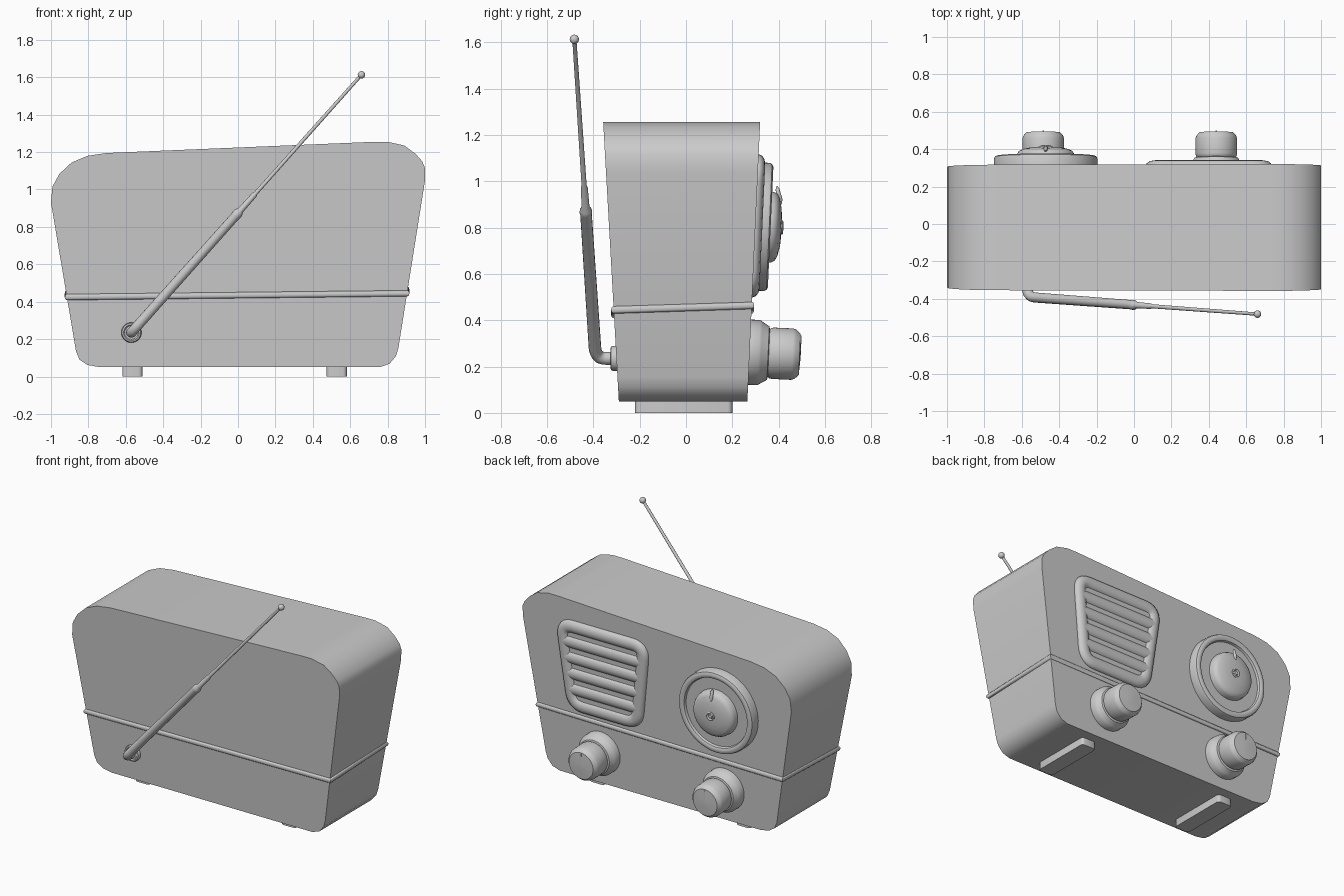
import bpy, bmesh, math
from mathutils import Matrix, Vector

if "Cube" in bpy.data.objects:
    bpy.data.objects.remove(bpy.data.objects["Cube"])


def y_face(z):                      # sloped control face (+y)
    return 0.265 + 0.0457 * (z - 0.05)


def y_rear(z):                      # sloped plain face (-y)
    return -0.29 - 0.056 * (z - 0.05)


def on_face(x, z):                  # local Z points out of the control face, local Y up
    up = Vector((0, 0.0457, 1)).normalized()
    m = Matrix((Vector((-1, 0, 0)), up, Vector((-1, 0, 0)).cross(up))).transposed().to_4x4()
    return Matrix.Translation((x, y_face(z), z)) @ m


def finish(ob, angle=35):
    bpy.ops.object.select_all(action='DESELECT')
    ob.select_set(True)
    bpy.context.view_layer.objects.active = ob
    if ob.type == 'CURVE':
        bpy.ops.object.convert(target='MESH')
        ob = bpy.context.view_layer.objects.active
    bpy.ops.object.shade_smooth_by_angle(angle=math.radians(angle))
    return ob


def from_bm(name, bm, matrix=Matrix(), angle=35):
    bmesh.ops.recalc_face_normals(bm, faces=bm.faces)
    me = bpy.data.meshes.new(name)
    bm.to_mesh(me)
    bm.free()
    ob = bpy.data.objects.new(name, me)
    bpy.context.collection.objects.link(ob)
    ob.matrix_world = matrix
    return finish(ob, angle)


def lathe(name, profile, matrix, steps=48):
    bm = bmesh.new()
    vs = [bm.verts.new((r, 0, h)) for r, h in profile]
    es = [bm.edges.new(p) for p in zip(vs, vs[1:])]
    bmesh.ops.spin(bm, geom=vs + es, cent=(0, 0, 0), axis=(0, 0, 1),
                   angle=math.tau, steps=steps)
    bmesh.ops.remove_doubles(bm, verts=bm.verts, dist=1e-5)
    return from_bm(name, bm, matrix)


def tubes(name, paths, depth, matrix=Matrix(), res=4):
    """paths: list of (points, radii or None, closed)"""
    cu = bpy.data.curves.new(name, 'CURVE')
    cu.dimensions = '3D'
    cu.bevel_depth, cu.bevel_resolution, cu.use_fill_caps = depth, res, True
    for pts, radii, closed in paths:
        sp = cu.splines.new('POLY')
        sp.points.add(len(pts) - 1)
        for i, p in enumerate(pts):
            sp.points[i].co = (*p, 1)
            sp.points[i].radius = radii[i] if radii else 1
        sp.use_cyclic_u = closed
    ob = bpy.data.objects.new(name, cu)
    bpy.context.collection.objects.link(ob)
    ob.matrix_world = matrix
    return finish(ob)


def bend(a, b, c, n=6):             # quadratic corner from a to c around b
    a, b, c = Vector(a), Vector(b), Vector(c)
    return [a.lerp(b, i / n).lerp(b.lerp(c, i / n), i / n) for i in range(n + 1)]


def rounded(corners, r):
    cs, out = [Vector(c) for c in corners], []
    for i, c in enumerate(cs):
        p, q = cs[i - 1], cs[(i + 1) % len(cs)]
        out += bend(c + (p - c).normalized() * r, c, c + (q - c).normalized() * r)
    return out


def box(name, size, matrix, bevel):
    bm = bmesh.new()
    bmesh.ops.create_cube(bm, size=1, matrix=Matrix.Diagonal((*size, 1)))
    if bevel:
        es = [e for e in bm.edges if abs(e.verts[0].co.z - e.verts[1].co.z) > 1e-4]
        bmesh.ops.bevel(bm, geom=es, offset=bevel, segments=3, profile=0.5, affect='EDGES')
    return from_bm(name, bm, matrix)


# Cabinet: lopsided rounded outline, tapering in depth toward the bottom
outline = [(-.74, .05), (.757, .05), (.81, .068), (.845, .11), (.858, .155),
           (.999, 1.043), (1.0, 1.115), (.985, 1.15), (.95, 1.19), (.89, 1.235),
           (.80, 1.255), (.73, 1.255), (-.703, 1.195), (-.805, 1.18), (-.89, 1.144),
           (-.955, 1.083), (-.992, 1.016), (-1.0, .93), (-.866, .134), (-.847, .09),
           (-.805, .062)]
bm = bmesh.new()
front = [bm.verts.new((x, y_rear(z), z)) for x, z in outline]
back = [bm.verts.new((x, y_face(z), z)) for x, z in outline]
bm.faces.new(front)
bm.faces.new(back[::-1])
for i in range(len(outline)):
    bm.faces.new((front[i - 1], front[i], back[i], back[i - 1]))
from_bm("cabinet", bm)

# Trim bead running round the cabinet, slightly tilted
bead = [(x, y, .445 + .011 * x + .033 * y)
        for x, y in ((-.915, -.312), (.905, -.312), (.905, .283), (-.915, .283))]
tubes("trim_bead", [(bead, None, True)], .016)

# Feet
for name, x in (("foot_left", -.565), ("foot_right", .528)):
    box(name, (.107, .42, .06), Matrix.Translation((x, -.01, .03)), .02)

# Speaker grille: rounded rim, slats and backing plate
trapezoid = [(-.305, .27, 0), (.305, .27, 0), (.24, -.265, 0), (-.24, -.265, 0)]
rim = rounded(trapezoid, .08)
paths = [(rim, None, True)]
for v in (.163, .056, -.051, -.158):
    w = .272 + v * .12
    paths.append(([(-w, v, 0), (w, v, 0)], None, False))
grille_at = on_face(.40, .805)
tubes("speaker_grille", paths, .042, grille_at @ Matrix.Diagonal((1, 1, .72, 1)))
bm = bmesh.new()
plate = bm.faces.new([bm.verts.new(p) for p in rim])
ext = bmesh.ops.extrude_face_region(bm, geom=[plate])
bmesh.ops.translate(bm, vec=(0, 0, .012),
                    verts=[e for e in ext["geom"] if isinstance(e, bmesh.types.BMVert)])
from_bm("grille_backing", bm, grille_at)

# Tuning dial: rim, groove, domed hub
dial_at = on_face(-.472, .805)
lathe("tuning_dial", [(.277, -.01), (.277, .048), (.272, .06), (.26, .066), (.245, .066),
                      (.235, .06), (.23, .045), (.155, .045), (.152, .075), (.144, .09),
                      (.125, .1), (.08, .11), (.04, .113), (0, .114)], dial_at, 64)
lathe("dial_pin", [(.03, .1), (.03, .117), (.024, .121), (.018, .117), (.016, .113),
                   (.012, .118), (0, .12)], dial_at, 24)
tubes("dial_pointer", [([(0, .10, .103), (0, .12, .1), (0, .165, .088), (0, .178, .085)],
                        (.5, 1, .7, .2), False)], .012, dial_at)

# Control knobs with a flange and an indicator mark
knob = [(.141, -.01), (.141, .04), (.134, .05), (.116, .08), (.104, .083), (.109, .09),
        (.111, .1), (.111, .185), (.106, .198), (.09, .216), (.03, .22), (0, .221)]
for side, x in (("left", -.485), ("right", .44)):
    at = on_face(x, .262)
    lathe(side + "_knob", knob, at)
    box(side + "_knob_mark", (.01, .085, .01), at @ Matrix.Translation((0, .04, .216)), 0)

# Telescopic aerial: wall socket, elbow, thick sleeve, thin rod and tip
root, tip = Vector((-.57, -.39, .235)), Vector((.66, -.482, 1.613))
socket_at = Matrix.Translation((-.57, -.298, .235)) @ Matrix.Rotation(math.pi / 2, 4, 'X')
lathe("aerial_socket", [(.054, -.01), (.054, .018), (.05, .026), (.042, .028), (.036, .022),
                        (0, .022)], socket_at, 32)
pts = [Vector((-.57, -.29, .235))] + bend((-.57, -.345, .235), root, root.lerp(tip, .035), 8)
radii = [.028] * 5 + [.027] * 5
for t, r in ((.45, .025), (.455, .027), (.465, .026), (.475, .017), (.535, .015),
             (.54, .011), (1, .009)):
    pts.append(root.lerp(tip, t))
    radii.append(r)
tubes("aerial_rod", [(pts, radii, False)], 1, res=5)
bm = bmesh.new()
bmesh.ops.create_uvsphere(bm, u_segments=20, v_segments=12, radius=.02)
from_bm("aerial_tip", bm, Matrix.Translation(tip))
